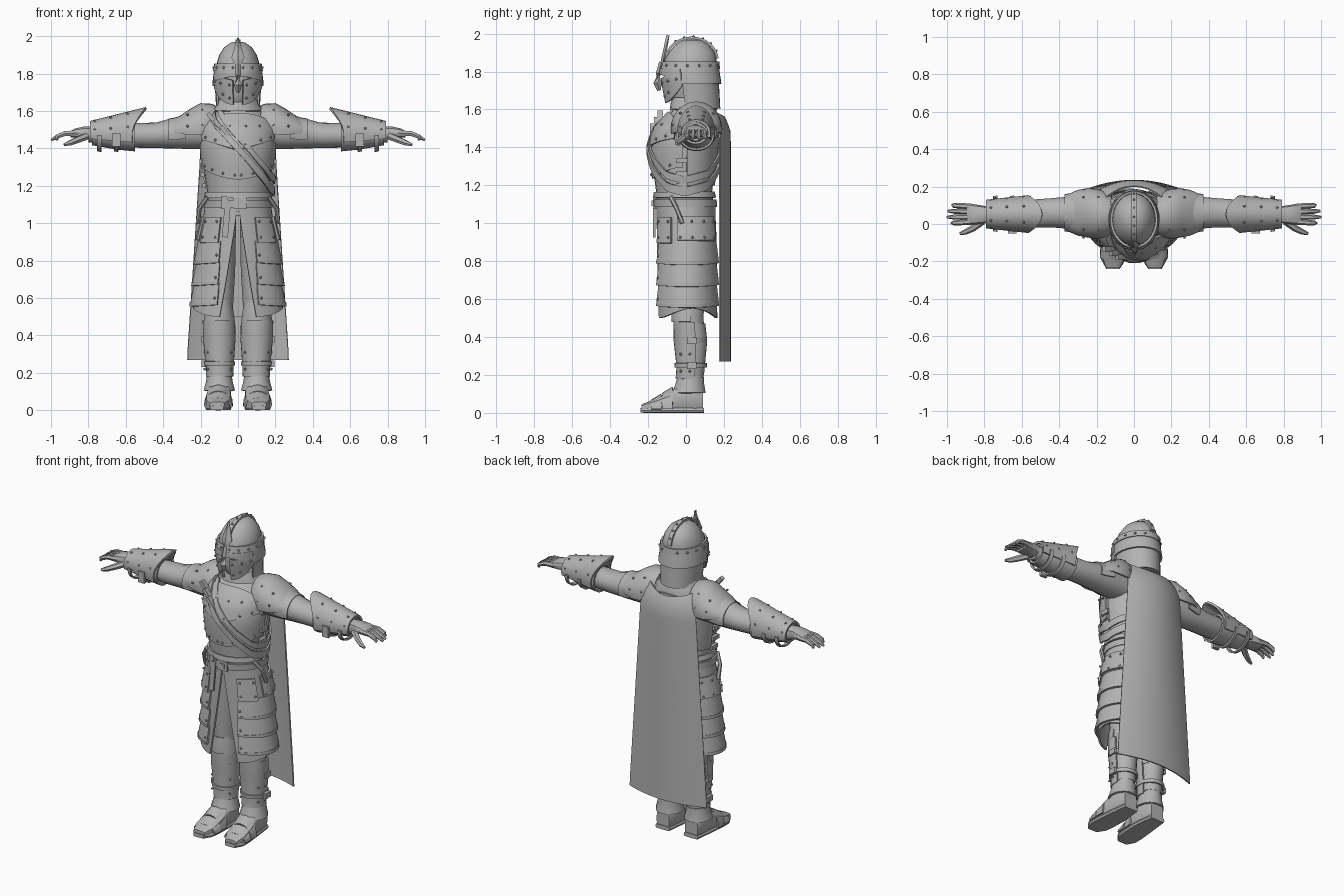
import bpy, bmesh, math
from mathutils import Vector, Matrix

if "Cube" in bpy.data.objects:
    bpy.data.objects.remove(bpy.data.objects["Cube"])

STEEL = bpy.data.materials.new("grey")
STEEL.diffuse_color = (0.45, 0.45, 0.45, 1)
STEEL.use_nodes = True
STEEL.node_tree.nodes["Principled BSDF"].inputs["Base Color"].default_value = STEEL.diffuse_color


def finish(name, bm, thick=0, mirror=True, angle=35):
    bmesh.ops.recalc_face_normals(bm, faces=bm.faces[:])
    me = bpy.data.meshes.new(name)
    bm.to_mesh(me)
    bm.free()
    me.materials.append(STEEL)
    ob = bpy.data.objects.new(name, me)
    bpy.context.collection.objects.link(ob)
    for o in bpy.context.selected_objects:
        o.select_set(False)
    ob.select_set(True)
    bpy.context.view_layer.objects.active = ob
    if thick:
        m = ob.modifiers.new("thickness", 'SOLIDIFY')
        m.thickness, m.offset = thick, 0
        bpy.ops.object.modifier_apply(modifier=m.name)
    if mirror:
        m = ob.modifiers.new("mirror", 'MIRROR')
        m.use_mirror_merge = False
        bpy.ops.object.modifier_apply(modifier=m.name)
    bpy.ops.object.shade_smooth_by_angle(angle=math.radians(angle))
    return ob


def sheet(name, f, nu, nv, thick=0, loop=False, cap=False, mirror=True):
    """Grid surface f(u, v); loop closes u, cap fills both ends of v."""
    bm = bmesh.new()
    cols = nu if loop else nu + 1
    rows = [[bm.verts.new(f(i / nu, j / nv)) for i in range(cols)] for j in range(nv + 1)]
    for a, b in zip(rows, rows[1:]):
        for i in range(nu):
            k = (i + 1) % cols
            bm.faces.new((a[i], a[k], b[k], b[i]))
    if cap:
        bm.faces.new(rows[0])
        bm.faces.new(rows[-1])
    return finish(name, bm, thick, mirror)


def loft(name, axis, keys, n=16, p=1, a=(0, 360), thick=0, mirror=True):
    """Rings (position, centre1, centre2, radius1, radius2) along an axis."""
    def f(u, v):
        t, c1, c2, r1, r2 = keys[round(v * (len(keys) - 1))]
        w = math.radians(a[0] + (a[1] - a[0]) * u)
        c, s = math.cos(w), math.sin(w)
        q1 = c1 + r1 * math.copysign(abs(c) ** p, c)
        q2 = c2 + r2 * math.copysign(abs(s) ** p, s)
        return {'x': (t, q1, q2), 'y': (q1, t, q2), 'z': (q1, q2, t)}[axis]
    full = a[1] - a[0] == 360
    return sheet(name, f, n, len(keys) - 1, thick, full, full and not thick, mirror)


def tube(name, pts, radii, n=6, mirror=True):
    pts = [Vector(p) for p in pts]

    def f(u, v):
        j = round(v * (len(pts) - 1))
        d = pts[min(j + 1, len(pts) - 1)] - pts[max(j - 1, 0)]
        w = u * math.tau
        return pts[j] + d.to_track_quat('Z', 'Y') @ Vector((math.cos(w), math.sin(w), 0)) * radii[j]
    return sheet(name, f, n, len(pts) - 1, loop=True, cap=True, mirror=mirror)


def box(name, loc, size, rot=0, axis='Y', mirror=True):
    bm = bmesh.new()
    mat = Matrix.Translation(loc) @ Matrix.Rotation(math.radians(rot), 4, axis) @ Matrix.Diagonal((*size, 1))
    bmesh.ops.create_cube(bm, size=1, matrix=mat)
    return finish(name, bm, mirror=mirror)


def rivets(name, pts, r=0.008):
    bm = bmesh.new()
    for p in pts:
        bmesh.ops.create_icosphere(bm, subdivisions=1, radius=r, matrix=Matrix.Translation(p))
    return finish(name, bm)


def prof(tab, t):
    for a, b in zip(tab, tab[1:]):
        if t <= b[0]:
            k = max(0, (t - a[0]) / (b[0] - a[0]))
            return [x + (y - x) * k for x, y in zip(a[1:], b[1:])]
    return tab[-1][1:]


def on(tab, z, deg, off=0):
    cy, rx, ry = prof(tab, z)
    w = math.radians(deg)
    return ((rx + off) * math.cos(w), cy + (ry + off) * math.sin(w), z)


def plate(name, tab, a0, a1, lo, hi, off, flare=0, thick=0.012, n=16, mirror=True):
    """Plate wrapped on a body profile; lo and hi give its edges by angle."""
    def f(u, v):
        w = a0 + (a1 - a0) * u
        z = lo(w) + (hi(w) - lo(w)) * v
        return on(tab, z, w, off + flare * (1 - v))
    full = a1 - a0 == 360
    return sheet(name, f, n, 5, thick, full, mirror=mirror)


def at(z):
    return lambda w: z


def side(w):
    return abs(math.cos(math.radians(w)))


# Body profiles: height, y centre, half width, half depth
TORSO = [(1.04, 0, .165, .15), (1.17, -.01, .165, .148), (1.26, -.01, .178, .16), (1.40, -.01, .192, .17),
         (1.50, .01, .188, .165), (1.57, .04, .16, .13), (1.62, .05, .11, .10), (1.66, .05, .07, .07)]
SKIRT = [(.50, .004, .238, .155), (.9, .004, .203, .152), (1.03, 0, .18, .15), (1.1, 0, .17, .15)]
HELM = [(1.60, .04, .10, .125), (1.75, .025, .117, .14), (1.81, .022, .118, .142), (1.86, .024, .113, .138),
        (1.90, .03, .10, .122), (1.94, .032, .075, .09), (1.965, .033, .04, .05), (1.972, .033, .005, .006)]

# Torso armour
loft("torso", 'z', [(z, 0, cy, rx, ry) for z, cy, rx, ry in TORSO], 28, mirror=False)
plate("breastplate", TORSO, -178, -2, lambda w: 1.235 + .06 * side(w) ** 2, lambda w: 1.55 - .13 * side(w) ** 3,
      .007, n=28, mirror=False)
plate("upper_breastplate", TORSO, -160, -20, lambda w: 1.39 + .06 * side(w), lambda w: 1.585 - .06 * side(w) ** 3,
      .015, n=24, mirror=False)
plate("backplate", TORSO, 5, 175, at(1.2), lambda w: 1.56 - .12 * side(w) ** 3, .004, n=20, mirror=False)
plate("waist_lame", TORSO, 0, 360, at(1.135), at(1.165), .006, .006, n=28, mirror=False)
rivets("chest_rivets", [on(TORSO, 1.257 + .06 * side(w) ** 2, w, .014) for w in (-85, -65, -45, -25)]
       + [on(TORSO, 1.41 + .06 * side(w), w, .023) for w in (-80, -55, -35)]
       + [on(TORSO, 1.52, w, .023) for w in (-78, -55)])
loft("gorget", 'z', [(1.60, 0, .04, .13, .12), (1.635, 0, .04, .11, .115), (1.66, 0, .035, .095, .10)], 20,
     thick=.012, mirror=False)
for z in (1.33, 1.26, 1.20):
    box("side_buckle", on(TORSO, z, -4, .012), (.02, .06, .025))

# Diagonal straps running around the torso
PATH = [(-140, 1.575), (-115, 1.50), (-90, 1.40), (-60, 1.28), (-30, 1.19), (0, 1.165), (45, 1.20), (100, 1.36), (150, 1.52)]
for k, (dz, wid) in enumerate(((0, .036), (.062, .03))):
    def strap(u, v):
        w = -140 + 290 * u
        return on(TORSO, min(1.6, prof(PATH, w)[0] + dz + wid * (v - .5) * 1.3), w, .026 - .004 * k)
    sheet("shoulder_strap", strap, 40, 1, .01, mirror=False)
for k in range(3):
    x, z = -.135 + .035 * k, 1.555 - .035 * k
    box("strap_loop", (x, -.135 - .02 * k, z), (.022, .03, .085), -38, mirror=False)

# Belt, buckle and hanging strap ends
plate("belt", TORSO, 0, 360, at(1.085), at(1.125), .013, n=28, mirror=False)
box("buckle", (.01, -.167, 1.105), (.07, .016, .06), mirror=False)
box("buckle_tongue", (.01, -.176, 1.105), (.035, .01, .03), mirror=False)
box("belt_knot", (-.07, -.155, 1.11), (.035, .03, .07), mirror=False)
box("hanging_strap", (-.062, -.168, 1.02), (.032, .012, .19), 5, mirror=False)
tube("side_strap", [(.165, -.08, 1.14), (.205, -.05, 1.08), (.215, -.02, 1.0)], [.012] * 3)

# Split skirt and layered hip plates
def skirt(u, v):
    gap = 1 + 23 * v
    w = -90 + gap + (180 - gap) * u
    return on(SKIRT, 1.09 - (.54 + .05 * math.cos(math.pi * u) ** 2) * v, w)
sheet("skirt", skirt, 24, 8, .012)
plate("front_hip_plate", SKIRT, -62, -28, at(.895), at(1.03), .014, .008, n=6)
plate("side_hip_plate", SKIRT, -16, 60, at(.91), at(1.035), .014, .008, n=12)
for z in (.78, .665, .555):
    plate("hip_lame", SKIRT, -64, 72, lambda w: z + .015 * (1 - side(w)), at(z + .125), .006, .014, n=20)
    plate("lame_rim", SKIRT, -64, 72, lambda w: z + .015 * (1 - side(w)), at(z + .02), .022, 0, .01, n=20)
rivets("hip_rivets", [on(SKIRT, z, w, .026) for z in (.925, 1.01) for w in (-57, -33, -11, 10, 32, 54)]
       + [on(SKIRT, z, -60, .022) for z in (.6, .71, .83)])

# Legs, greaves and boots
loft("leg", 'z', [(.14, .1, .03, .055, .06), (.3, .1, .03, .065, .07), (.5, .1, .02, .07, .075),
                  (.75, .1, .01, .085, .09), (1.04, .09, .01, .08, .1)], 14)
loft("greave", 'z', [(.18, .098, .02, .066, .068), (.24, .098, .025, .068, .068), (.38, .1, .022, .08, .08),
                     (.48, .102, .018, .08, .078)], 14, a=(-200, 20), thick=.014)
loft("greave_back", 'z', [(.2, .098, .03, .055, .06), (.38, .1, .03, .07, .077), (.47, .1, .025, .066, .072)],
     12, a=(10, 170), thick=.01)
loft("knee_plate", 'z', [(.48, .1, .01, .077, .08), (.53, .1, .01, .07, .08), (.58, .1, .01, .06, .075)], 12,
     a=(-190, 10), thick=.012)
loft("ankle_flare", 'z', [(.105, .1, .015, .078, .085), (.15, .1, .02, .066, .072), (.19, .1, .025, .06, .066)],
     14, thick=.012)
for z in (.24, .37):
    loft("greave_strap", 'z', [(z, .1, .025, .078, .08), (z + .022, .1, .025, .08, .081)], 16, thick=.01)
    box("greave_buckle", (.184, .03, z + .01), (.02, .05, .035))
rivets("greave_rivets", [(.1 + .078 * math.cos(w), .02 + .08 * math.sin(w), z) for z in (.22, .31, .41, .455)
                         for w in (-2.5, -.64, 0)])
loft("boot", 'y', [(.09, .1, .06, .045, .058), (.05, .1, .075, .058, .073), (-.03, .1, .075, .064, .073),
                   (-.10, .104, .052, .068, .05), (-.18, .108, .035, .064, .033), (-.235, .112, .025, .04, .02)],
     14, p=.6)
loft("boot_sole", 'y', [(.095, .1, .013, .05, .013), (-.03, .1, .013, .066, .013), (-.13, .106, .013, .07, .013),
                        (-.19, .11, .013, .066, .013), (-.24, .112, .013, .036, .012)], 8, p=.3)
for y, h in ((-.07, .125), (-.13, .088)):
    loft("foot_lame", 'y', [(y, .104, .02, .073, h - .012), (y - .055, .107, .02, .071, h - .045)], 10,
         a=(0, 180), thick=.01)

# Arms, shoulders and gauntlets
loft("arm", 'x', [(.12, .05, 1.49, .09, .09), (.25, .055, 1.485, .09, .088), (.36, .06, 1.48, .085, .08),
                  (.44, .06, 1.47, .078, .068), (.55, .055, 1.47, .075, .066), (.8, .05, 1.475, .045, .042)], 16)
loft("pauldron", 'x', [(.125, .05, 1.54, .09, .085), (.15, .05, 1.515, .115, .118), (.20, .055, 1.50, .128, .135),
                       (.25, .06, 1.495, .125, .112), (.30, .06, 1.495, .115, .078), (.345, .06, 1.49, .095, .055)],
     16, a=(-12, 192), thick=.014)
loft("shoulder_lame", 'x', [(.28, .06, 1.485, .108, .09), (.34, .06, 1.475, .1, .085), (.37, .06, 1.475, .094, .08)],
     14, a=(-20, 200), thick=.01)
rivets("pauldron_rivets", [(x, .055 + .128 * math.cos(w), 1.505 + r * math.sin(w)) for x, r in ((.19, .135), (.27, .102))
                           for w in (.15, .8, 2.3, 3.0)])
loft("forearm_guard", 'x', [(.55, .055, 1.47, .088, .08), (.65, .055, 1.47, .08, .07), (.78, .05, 1.475, .06, .052)],
     16, thick=.012)
def gauntlet(u, v):
    w = math.radians(-20 + 220 * u)
    s = math.sin(w)
    x0 = .565 - .075 * max(0, s) ** 2
    x = x0 + (.79 - x0) * v
    k = (.79 - x) / .3
    return (x, .053 + (.07 + .033 * k) * math.cos(w), 1.475 + (.065 + .075 * k) * s)
sheet("gauntlet_plate", gauntlet, 16, 6, .014)
rivets("gauntlet_rivets", [(x, .053 + (.073 + .11 * (.79 - x)) * math.cos(w),
                            1.478 + (.07 + .25 * (.79 - x)) * math.sin(w))
                           for x in (.59, .68, .765) for w in (.3, 1.1, 2.04, 2.84)])
for x in (.64, .73):
    loft("gauntlet_strap", 'x', [(x, .055, 1.465, .093, .08), (x + .022, .055, 1.465, .089, .075)], 14,
         a=(175, 365), thick=.01)
box("gauntlet_buckle", (.65, -.04, 1.445), (.045, .02, .07))

# Hands
loft("hand", 'x', [(.77, .05, 1.478, .042, .04), (.82, .05, 1.485, .05, .034), (.87, .052, 1.482, .056, .026),
                   (.895, .052, 1.475, .052, .018)], 10, p=.8)
for k, tip in enumerate((.975, 1.0, .995, .97)):
    y = .012 + .027 * k
    tube("finger", [(.87, y, 1.482), (.925, y * 1.1 - .005, 1.48), (.965, y * 1.15 - .008, 1.464), (tip, y * 1.2 - .01, 1.445)],
         [.016, .015, .013, .007])
tube("thumb", [(.81, .015, 1.465), (.86, -.022, 1.445), (.9, -.042, 1.428), (.93, -.052, 1.42)],
     [.02, .018, .015, .008])

# Head and helmet
loft("head", 'z', [(1.6, 0, .04, .065, .07), (1.66, 0, .0, .06, .09), (1.72, 0, .01, .085, .11), (1.8, 0, .02, .095, .115)],
     16, mirror=False)
loft("helmet_dome", 'z', [(z, 0, cy, rx, ry) for z, cy, rx, ry in HELM[2:]], 24, mirror=False)
plate("brow_band", HELM, 0, 360, at(1.812), at(1.852), .007, .003, n=28, mirror=False)
rivets("band_rivets", [on(HELM, 1.832, w, .015) for w in range(-78, 90, 24)])
plate("neck_guard_upper", HELM, -25, 205, at(1.735), at(1.82), .005, .012, .01, 20, mirror=False)
plate("neck_guard_lower", HELM, -18, 198, at(1.605), at(1.75), .003, .008, .01, 20, mirror=False)
plate("cheek_guard", HELM, -78, -18, lambda w: 1.635 + .09 * ((w + 78) / 60) ** 2,
      lambda w: 1.765 + .03 * (w + 78) / 60, .014, 0, .014, 10)
plate("visor_brow", HELM, -86, -20, lambda w: 1.785 - .03 * side(w) ** 2, at(1.815), .014, .004, .01, 10)
rivets("cheek_rivets", [on(HELM, z, w, .023) for z, w in ((1.67, -70), (1.74, -70), (1.75, -48), (1.69, -52), (1.76, -28))])
tube("nose_guard", [(0, -.13, 1.85), (0, -.145, 1.79), (0, -.15, 1.74), (0, -.142, 1.70)], [.012, .014, .022, .010], 4, False)
def ridge(u, v):
    w = math.radians(12 + 166 * u)
    return (.026 * (v - .5), .03 + .14 * math.cos(w), 1.825 + .153 * math.sin(w) ** .8)
sheet("crest_ridge", ridge, 18, 1, .012, mirror=False)
rivets("ridge_rivets", [(0, .03 + .145 * math.cos(w), 1.829 + .156 * math.sin(w) ** .8) for w in (.45, .8, 1.15, 1.5, 1.85, 2.2)], .007)
def spike(u, v):
    half = .034 * (1 - abs(v - .3) / .7) if v > .3 else .012 + .022 * v / .3
    return (half * (2 * u - 1), -.132 + .032 * v + .012 * abs(2 * u - 1), 1.84 + .15 * v)
sheet("brow_spike", spike, 2, 10, .008, mirror=False)

# Cape hanging from the shoulders
def cape(u, v):
    s = 2 * u - 1
    z = 1.61 - .05 * (1 - s * s) if v == 0 else 1.6 - 1.33 * v
    bend = max(0, (z - 1.46) / .15) ** 2
    half = .185 + .085 * min(1, v * 1.02)
    return (half * s, .232 - .055 * s * s - .07 * bend, z)
sheet("cape", cape, 20, 24, .008, mirror=False)
